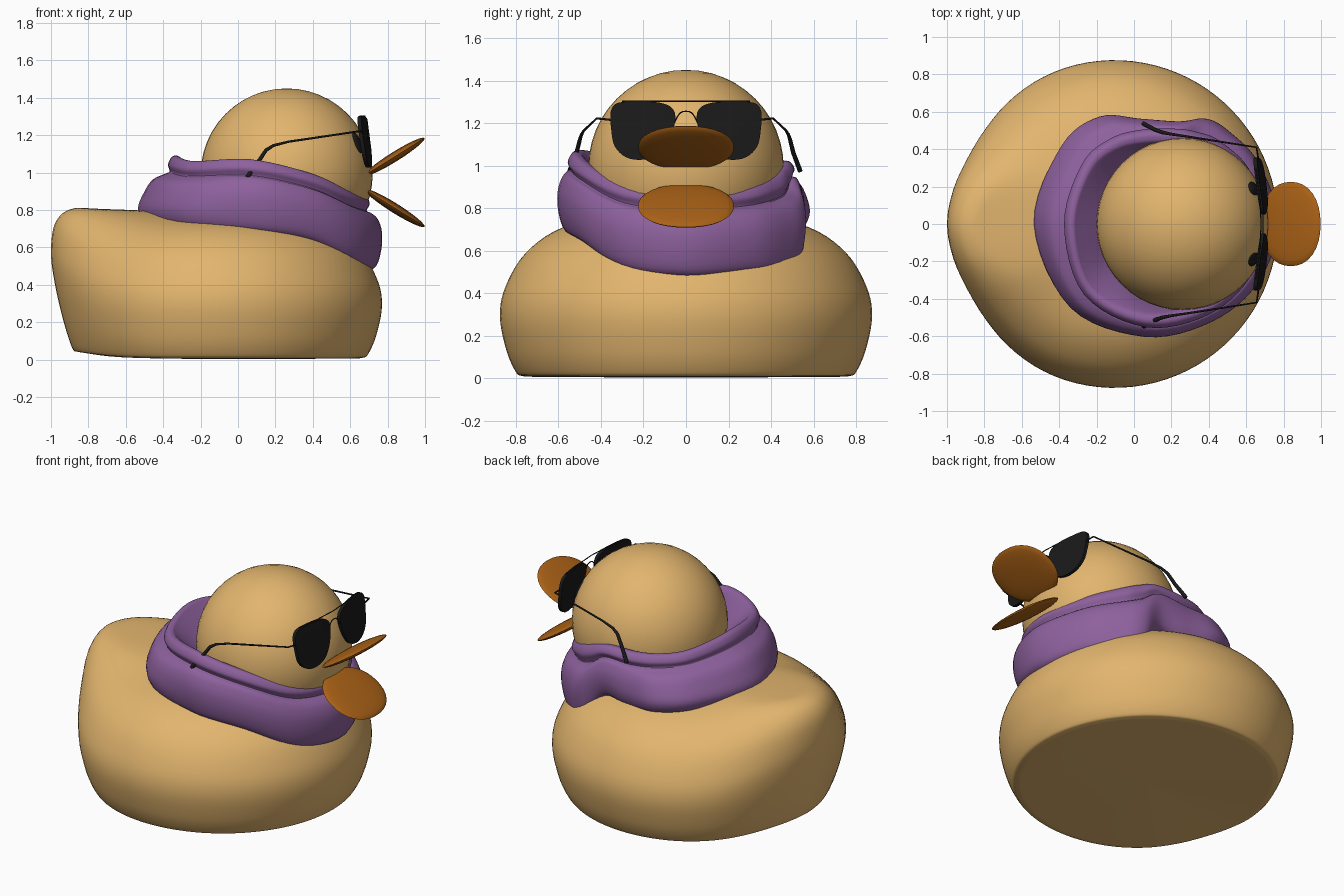
import bpy, bmesh, math
from mathutils import Vector, Matrix

if "Cube" in bpy.data.objects:
    bpy.data.objects.remove(bpy.data.objects["Cube"])


def material(name, rgb):
    m = bpy.data.materials.new(name)
    m.diffuse_color = (*rgb, 1)
    m.use_nodes = True
    m.node_tree.nodes["Principled BSDF"].inputs["Base Color"].default_value = m.diffuse_color
    return m


TAN = material("tan", (0.76, 0.46, 0.155))
PURPLE = material("purple", (0.27, 0.12, 0.34))
ORANGE = material("orange", (0.40, 0.12, 0.008))
BLACK = material("black", (0.01, 0.01, 0.01))


def spline(pts, n, closed=False):
    """Catmull-Rom through the points, n steps per span."""
    pts = [Vector(p) for p in pts]
    k, out = len(pts), []
    get = (lambda i: pts[i % k]) if closed else (lambda i: pts[min(max(i, 0), k - 1)])
    for i in range(k if closed else k - 1):
        a, b, c, d = (get(i + j) for j in (-1, 0, 1, 2))
        for s in range(n):
            t = s / n
            out.append(0.5 * (2 * b + (c - a) * t + (2 * a - 5 * b + 4 * c - d) * t * t
                              + (3 * b - a - 3 * c + d) * t ** 3))
    return out if closed else out + [pts[-1]]


def finish(name, bm, mat, angle=40):
    bmesh.ops.remove_doubles(bm, verts=bm.verts, dist=0.0005)
    bmesh.ops.recalc_face_normals(bm, faces=bm.faces)
    me = bpy.data.meshes.new(name)
    bm.to_mesh(me)
    bm.free()
    ob = bpy.data.objects.new(name, me)
    bpy.context.collection.objects.link(ob)
    me.materials.append(mat)
    bpy.ops.object.select_all(action='DESELECT')
    ob.select_set(True)
    bpy.context.view_layer.objects.active = ob
    bpy.ops.object.shade_smooth_by_angle(angle=math.radians(angle))
    return ob


def loft(name, sections, n_around, n_profile, mat):
    """Smooth skin over profiles placed around a closed loop."""
    profs = [spline(s, n_profile) for s in sections]
    rails = [spline(col, n_around, True) for col in zip(*profs)]
    bm = bmesh.new()
    vs = [[bm.verts.new(p) for p in r] for r in rails]
    m = len(vs[0])
    for a, b in zip(vs, vs[1:]):
        for i in range(m):
            j = (i + 1) % m
            bm.faces.new((a[i], a[j], b[j], b[i]))
    return finish(name, bm, mat)


def polar(cx, deg, prof):
    a = math.radians(deg)
    return [(cx + r * math.cos(a), r * math.sin(a), z) for r, z in prof]


def ellipsoid(name, mat, centre, size, rot=None, seg=48, rings=24, power=2.0):
    """Sphere with an optional squarer outline in its own xy plane."""
    bm = bmesh.new()
    bmesh.ops.create_uvsphere(bm, u_segments=seg, v_segments=rings, radius=1)
    for v in bm.verts:
        r = math.hypot(v.co.x, v.co.y)
        if r > 1e-5 and power != 2:
            c, s = abs(v.co.x / r), abs(v.co.y / r)
            k = (c ** power + s ** power) ** (-1 / power)
            v.co.x *= k
            v.co.y *= k
    M = Matrix.Translation(centre) @ (rot or Matrix()) @ Matrix.Diagonal((*size, 1))
    bmesh.ops.transform(bm, matrix=M, verts=bm.verts)
    return finish(name, bm, mat)


def wire(name, pts, radii):
    """Tapered round tube along a path."""
    cu = bpy.data.curves.new(name, 'CURVE')
    cu.dimensions = '3D'
    cu.bevel_depth = 1
    cu.bevel_resolution = 2
    cu.use_fill_caps = True
    sp = cu.splines.new('POLY')
    sp.points.add(len(pts) - 1)
    for p, co, r in zip(sp.points, pts, radii):
        p.co = (*co, 1)
        p.radius = r
    ob = bpy.data.objects.new(name, cu)
    cu.materials.append(BLACK)
    bpy.context.collection.objects.link(ob)


# Body: round side profile blending into the upswept tail
side = [(0, 0.003), (0.45, 0.004), (0.80, 0.006), (0.88, 0.01), (0.915, 0.03), (0.965, 0.13),
        (1, 0.29), (0.97, 0.43), (0.86, 0.59), (0.66, 0.71), (0.35, 0.77), (0, 0.78)]
tail = [(0, 0.003), (0.45, 0.02), (0.77, 0.037), (0.84, 0.042), (0.875, 0.065), (0.93, 0.22),
        (0.98, 0.42), (1, 0.58), (0.975, 0.73), (0.88, 0.805), (0.68, 0.805), (0, 0.78)]
secs = []
for deg in range(0, 360, 12):
    c = max(0, -math.cos(math.radians(deg)))
    w = c ** 5
    R = 0.876 - 0.006 * math.cos(math.radians(deg)) - 0.035 * c ** 3 + 0.053 * c ** 14
    prof = [(R * (a[0] * (1 - w) + b[0] * w), a[1] * (1 - w) + b[1] * w)
            for a, b in zip(side, tail)]
    secs.append(polar(-0.10, deg, prof))
loft("body", secs, 3, 5, TAN)

# Head
ellipsoid("head", TAN, (0.26, 0, 0.99), (0.46, 0.46, 0.46))

# Scarf: wide lower layer, crease, then a raised inner roll
# angle, bottom z, top z, outer radius, rim radius, inner radius, shoulder slope
keys = [(0, .495, .885, .655, .59, .55, 0), (30, .51, .90, .64, .58, .53, 0),
        (52, .505, .95, .63, .56, .50, 0), (64, .545, .99, .62, .54, .47, 0),
        (76, .71, 1.02, .56, .52, .44, 0), (97, .70, 1.02, .565, .505, .41, .01),
        (117, .72, 1.03, .645, .51, .36, .03), (140, .73, 1.05, .65, .50, .32, .04),
        (180, .73, 1.09, .645, .48, .28, .04), (225, .72, 1.06, .635, .53, .33, .02),
        (265, .70, 1.07, .60, .55, .42, 0), (300, .65, 1.00, .60, .56, .47, 0),
        (330, .53, .91, .63, .58, .53, 0)]
secs = []
for deg, zb, zt, ro, rr, ri, sl in keys:
    h = zt - zb
    dip = 0.012 - 0.2 * sl       # the crease fades out at the back
    prof = [(ro - 0.10, zb - 0.03), (ro - 0.03, zb), (ro, zb + 0.22 * h),
            (ro + 0.005 - sl, zb + 0.47 * h), (ro - 0.25 * (ro - rr) - sl, zb + 0.65 * h),
            (rr + 0.012, zb + 0.74 * h), (rr - dip, zb + 0.77 * h),
            (rr + 0.004, zb + 0.87 * h), (rr - 0.015, zb + 0.98 * h),
            (rr - 0.045, zt), (rr - 0.075, zb + 0.93 * h), (ri, zb + 0.6 * h)]
    secs.append(polar(0.11, deg, prof))
loft("scarf", secs, 6, 4, PURPLE)

# Open bill: two thin rounded plates
for name, z, deg in (("upper_bill", 1.085, -32), ("lower_bill", 0.81, 32)):
    rot = Matrix.Rotation(math.radians(deg), 4, 'Y')
    ellipsoid(name, ORANGE, (0.838, 0, z), (0.188, 0.225, 0.026), rot, 32, 12, 2.2)


# Sunglasses and eyes, mirrored across y
def lens_x(y, z):
    return 0.697 - 0.13 * max(0, abs(y) - 0.08) + 0.13 * (1.17 - z)


outline = [(.05, 1.22), (.065, 1.27), (.12, 1.295), (.22, 1.302), (.32, 1.295), (.354, 1.255),
           (.352, 1.17), (.335, 1.09), (.28, 1.038), (.20, 1.028), (.12, 1.06), (.07, 1.14)]
for s, tag in ((1, "left"), (-1, "right")):
    bm = bmesh.new()
    ring = spline(outline, 4, True)
    front = [bm.verts.new((lens_x(p.x, p.y) + 0.010, s * p.x, p.y)) for p in ring]
    back = [bm.verts.new((lens_x(p.x, p.y) - 0.010, s * p.x, p.y)) for p in ring]
    for loop, dx in ((front, 0.014), (back, -0.006)):
        c = bm.verts.new((lens_x(0.2, 1.17) + dx, s * 0.205, 1.165))
        for i in range(len(loop)):
            bm.faces.new((loop[i - 1], loop[i], c))
    for i in range(len(ring)):
        bm.faces.new((front[i - 1], front[i], back[i], back[i - 1]))
    finish(tag + "_lens", bm, BLACK)

    arm = [(.665, .35, 1.215), (.655, .415, 1.222), (.27, .475, 1.165), (.19, .487, 1.145),
           (.15, .495, 1.12), (.11, .51, 1.06), (.05, .542, .975)]
    wire(tag + "_temple", [(x, s * y - 0.005, z) for x, y, z in arm],
         (.005, .005, .006, .008, .010, .011, .012))

    n = Vector((0.38, s * 0.19, 0.17))
    ellipsoid(tag + "_eye", BLACK, Vector((0.26, 0, 0.99)) + n.normalized() * 0.455,
              (0.06, 0.04, 0.014), n.to_track_quat('Z', 'Y').to_matrix().to_4x4()
              @ Matrix.Rotation(math.pi / 2, 4, 'Z'), 20, 10)

# Top bar and nose bridge wires
wire("top_bar", [(lens_x(y, 1.3), y, 1.302) for y in (-.3, -.15, 0, .15, .3)], [.003] * 5)
wire("nose_bridge", spline([(.69, -.055, 1.20), (.69, -.03, 1.245), (.69, 0, 1.255),
                            (.69, .03, 1.245), (.69, .055, 1.20)], 4), [.003] * 17)
